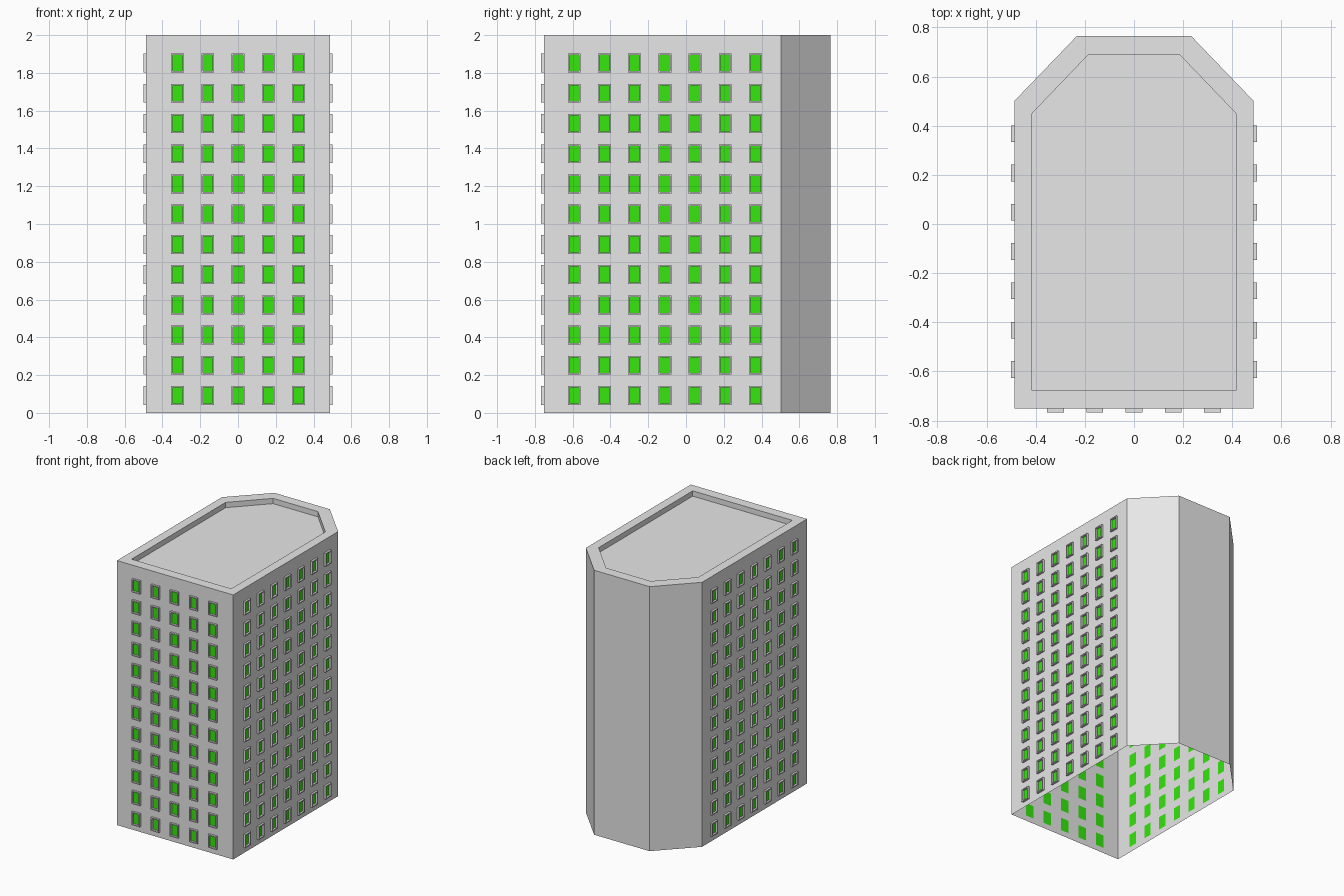
import bpy, bmesh
from mathutils import Vector

if "Cube" in bpy.data.objects:
    bpy.data.objects.remove(bpy.data.objects["Cube"])

H = 2.0                      # building height
HX, Y0, Y1, YC, XC = 0.486, -0.752, 0.766, 0.502, 0.232   # footprint
PITCH, WW, WH, Z0 = 0.16, 0.068, 0.10, 0.092              # window layout
OUT, RIM = 0.015, 0.008                                   # frame depth and width
RECESS = 0.04                                             # roof depth below the parapet


def material(name, color):
    m = bpy.data.materials.new(name)
    m.diffuse_color = (*color, 1)
    m.use_nodes = True
    m.node_tree.nodes["Principled BSDF"].inputs["Base Color"].default_value = m.diffuse_color
    return m


grey = material("grey_concrete", (0.8, 0.8, 0.8))
green = material("green_glass", (0.04, 0.88, 0.005))
parts = {n: bmesh.new() for n in ("walls", "window_frames", "window_panes", "roof")}


def quad(part, *pts):
    bm = parts[part]
    bm.faces.new([bm.verts.new(p) for p in pts])


def band(part, a, b):
    """Strip of quads between two closed loops."""
    n = len(a)
    for i in range(n):
        j = (i + 1) % n
        quad(part, a[i], a[j], b[j], b[i])


def window_wall(origin, u, n, length, centres):
    """Flat wall with openings, raised frames and panes in the wall plane."""
    def p(s, z, d=0.0):
        return Vector(origin) + Vector(u) * s + Vector((0, 0, z)) + Vector(n) * d

    def rect(s0, s1, z0, z1, k=0.0, d=0.0):
        return [p(s0 + k, z0 + k, d), p(s1 - k, z0 + k, d),
                p(s1 - k, z1 - k, d), p(s0 + k, z1 - k, d)]

    us = [0] + [c + e for c in centres for e in (-WW / 2, WW / 2)] + [length]
    zs = [0] + [Z0 + PITCH * i + e for i in range(12) for e in (-WH / 2, WH / 2)] + [H]
    for i in range(len(us) - 1):
        for j in range(len(zs) - 1):
            cell = us[i], us[i + 1], zs[j], zs[j + 1]
            if i % 2 and j % 2:
                loops = [rect(*cell), rect(*cell, 0, OUT),
                         rect(*cell, RIM, OUT), rect(*cell, RIM, 0)]
                for a, b in zip(loops, loops[1:]):
                    band("window_frames", a, b)
                # pane sits at the wall plane and fills the opening
                quad("window_panes", *rect(*cell))
            else:
                quad("walls", *rect(*cell))


# Front and side walls with windows
side = [-0.592 + PITCH * i for i in range(7)]
window_wall((-HX, Y0, 0), (1, 0, 0), (0, -1, 0), 2 * HX,
            [HX + PITCH * (i - 2) for i in range(5)])
window_wall((HX, Y0, 0), (0, 1, 0), (1, 0, 0), YC - Y0, [y - Y0 for y in side])
window_wall((-HX, YC, 0), (0, -1, 0), (-1, 0, 0), YC - Y0,
            [YC - y for y in reversed(side)])

# Plain angled back walls
back = [(HX, YC), (XC, Y1), (-XC, Y1), (-HX, YC)]
for a, b in zip(back, back[1:]):
    quad("walls", (*a, 0), (*b, 0), (*b, H), (*a, H))

# Parapet rim, inner parapet wall and sunken roof
outer = [(-HX, Y0), (HX, Y0)] + back
inner = [(-0.417, -0.676), (0.417, -0.676), (0.417, 0.448),
         (0.187, 0.688), (-0.187, 0.688), (-0.417, 0.448)]
rim_out = [(*q, H) for q in outer]
rim_in = [(*q, H) for q in inner]
floor = [(*q, H - RECESS) for q in inner]
band("roof", rim_out, rim_in)
band("roof", rim_in, floor)
quad("roof", *floor)

# Turn every part into an object
for name, bm in parts.items():
    bmesh.ops.remove_doubles(bm, verts=bm.verts[:], dist=1e-5)
    me = bpy.data.meshes.new(name)
    bm.to_mesh(me)
    bm.free()
    me.materials.append(green if name == "window_panes" else grey)
    bpy.context.collection.objects.link(bpy.data.objects.new(name, me))
